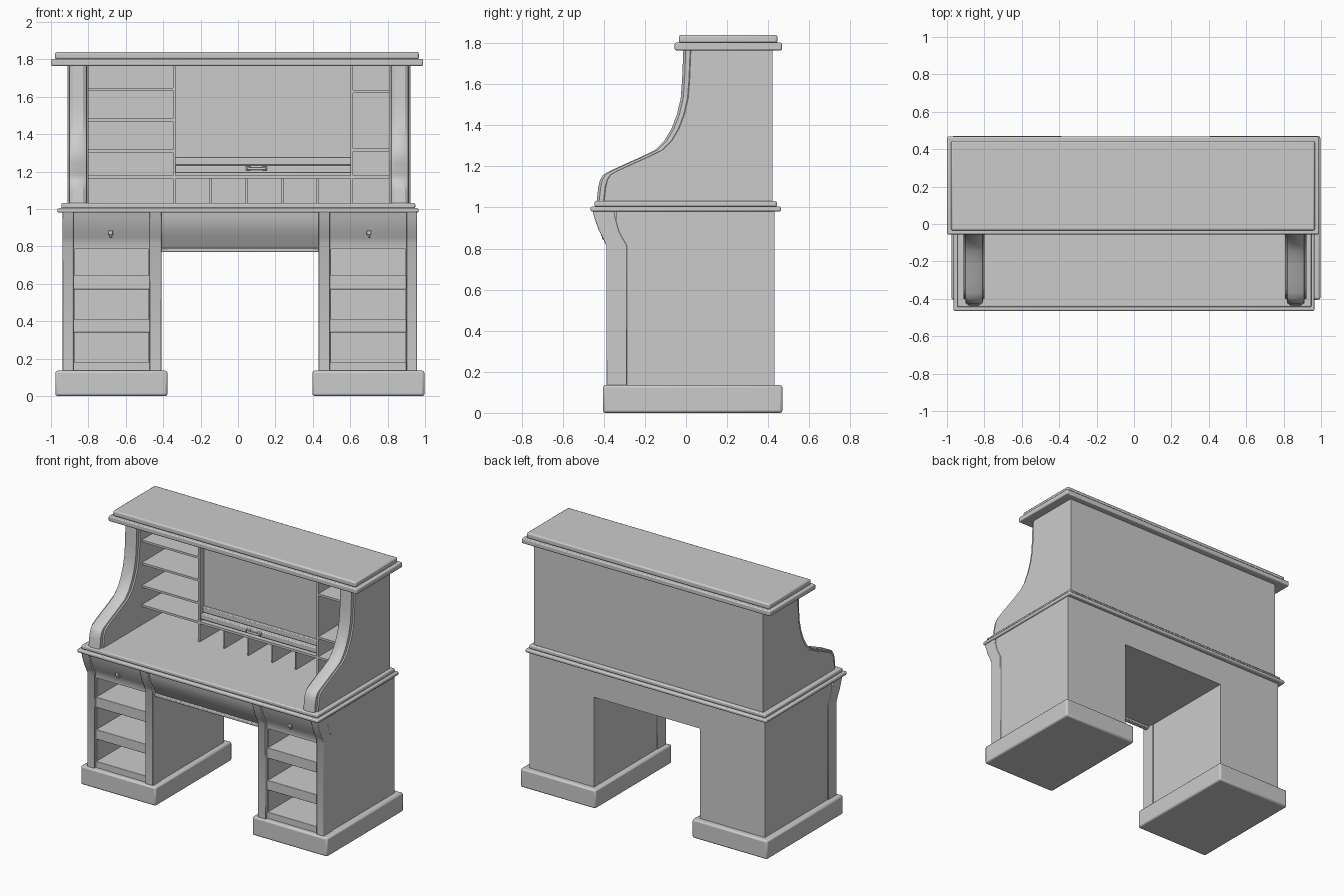
import bpy, bmesh

if "Cube" in bpy.data.objects:
    bpy.data.objects.remove(bpy.data.objects["Cube"])

def finish(name, bm, bevel=0, seg=2):
    bmesh.ops.recalc_face_normals(bm, faces=bm.faces)
    me = bpy.data.meshes.new(name)
    bm.to_mesh(me)
    bm.free()
    ob = bpy.data.objects.new(name, me)
    bpy.context.collection.objects.link(ob)
    if bevel:
        m = ob.modifiers.new("Bevel", 'BEVEL')
        m.width, m.segments = bevel, seg
        m.limit_method, m.angle_limit = 'ANGLE', 0.7
    return ob

def loft(name, rings, bevel=0, seg=2):
    """Skin a list of equal-length closed rings and cap both ends."""
    bm = bmesh.new()
    vs = [[bm.verts.new(p) for p in r] for r in rings]
    n = len(vs[0])
    for a, b in zip(vs, vs[1:]):
        for i in range(n):
            j = (i + 1) % n
            bm.faces.new((a[i], a[j], b[j], b[i]))
    bm.faces.new(vs[0])
    bm.faces.new(vs[-1])
    return finish(name, bm, bevel, seg)

def prism(name, pts, x0, x1, bevel=0):
    """Extrude a (y, z) outline along x."""
    return loft(name, [[(x, y, z) for y, z in pts] for x in (x0, x1)], bevel)

def box(name, x0, x1, y0, y1, z0, z1, bevel=0, seg=2):
    return prism(name, [(y0, z0), (y1, z0), (y1, z1), (y0, z1)], x0, x1, bevel)

# Pedestals, mirrored about x = 0.01
front = [(-.388, .13), (-.388, .815), (-.405, .85), (-.425, .89), (-.445, .945), (-.455, .985)]
inner = [(-.35, .985), (-.343, .945), (-.328, .89), (-.308, .85), (-.288, .815), (-.288, .13)]
for side, s in (("left", -1), ("right", 1)):
    X = lambda a, b: sorted((.01 + s * a, .01 + s * b))
    box(side + "_plinth", *X(.387, .987), -.405, .47, 0, .135, .012)
    box(side + "_outer_panel", *X(.92, .942), -.34, .43, .13, .985)
    box(side + "_inner_panel", *X(.425, .445), -.34, .43, .13, .985)
    box(side + "_pedestal_back", *X(.425, .942), .41, .43, .13, .985)
    # curved corner posts
    prism(side + "_outer_post", front + inner, *X(.89, .947), .004)
    prism(side + "_inner_post", front + inner, *X(.42, .482), .004)
    # thin inner walls of the drawer openings
    for k, (a, b) in enumerate(((.885, .925), (.44, .488))):
        box(f"{side}_opening_wall_{k}", *X(a, b), -.365, .41, .13, .8)
    # rails with shelves, drawers are missing
    for k, (z0, z1) in enumerate(((.13, .18), (.34, .41), (.57, .645))):
        box(f"{side}_shelf_{k}", *X(.48, .89), -.37, .41, z0, z1, .003)
    # curved top drawer front
    face = [(y + .018, z) for y, z in front[1:]]
    prism(side + "_top_drawer", [(.41, .785), (-.37, .785)] + face + [(.41, .985)], *X(.48, .89))
    # small keyhole plate
    cx = .01 + s * .69
    box(side + "_keyhole_plate", cx - .012, cx + .012, -.414, -.39, .86, .885, .004)
    box(side + "_keyhole_drop", cx - .006, cx + .006, -.41, -.385, .845, .865, .003)

# Apron over the kneehole, concave front
apron = [(.43, .785), (-.345, .785), (-.36, .81), (-.385, .85), (-.408, .89), (-.425, .94), (-.43, .985), (.43, .985)]
prism("kneehole_apron", apron, -.42, .44)
box("apron_lower_rail", -.42, .44, -.365, -.33, .77, .79, .005)

# Desktop in two steps
box("desktop_lower_step", -.965, .965, -.465, .462, .98, 1.005, .008)
box("desktop_upper_step", -.945, .948, -.445, .442, 1.003, 1.032, .008)

# S-curved upper sides with rounded guide rails
curve = [(-.435, 1.03), (-.427, 1.10), (-.418, 1.135), (-.402, 1.16), (-.37, 1.178), (-.30, 1.21),
         (-.22, 1.246), (-.15, 1.28), (-.105, 1.325), (-.07, 1.385), (-.045, 1.45), (-.026, 1.53),
         (-.019, 1.62), (-.013, 1.77)]
section = [(.917, None), (.917, .037), (.908, .033), (.905, .012), (.887, 0), (.833, 0),
           (.815, .012), (.812, .033), (.803, .037), (.803, None)]
for side, s in (("left", -1), ("right", 1)):
    loft(side + "_upper_side", [[(.005 + s * u, .42 if d is None else y + d, z) for u, d in section]
                                for y, z in curve])
box("upper_back", -.91, .92, .4, .421, 1.03, 1.77)

# Pigeonholes: left and right banks
F = .04
box("left_divider", -.347, -.334, F, .4, 1.03, 1.77)
box("right_divider", .602, .615, F, .4, 1.03, 1.77)
for k, z in enumerate((1.163, 1.303, 1.468, 1.632)):
    box(f"left_shelf_{k}", -.8, -.345, F, .4, z, z + .015)
for k, z in enumerate((1.163, 1.308, 1.62)):
    box(f"right_shelf_{k}", .61, .81, F, .4, z, z + .015)

# Center compartment row
box("center_shelf", -.335, .605, F, .4, 1.163, 1.18)
for k, x in enumerate((-.147, .045, .238, .425)):
    box(f"row_divider_{k}", x - .005, x + .005, F + .01, .4, 1.03, 1.165)

# Center panel with its bottom bars and handle
box("center_panel", -.335, .605, .09, .11, 1.175, 1.77)
box("panel_upper_bar", -.335, .605, .072, .1, 1.235, 1.275, .005)
box("panel_bottom_bar", -.335, .605, .05, .1, 1.192, 1.232, .006)
for k, x in enumerate((.055, .143)):
    box(f"handle_mount_{k}", x - .012, x + .012, .03, .06, 1.205, 1.23, .004)
box("handle_grip", .05, .148, .02, .036, 1.208, 1.222, .005)

# Top cornice in two steps
box("cornice_lower_step", -1, .99, -.055, .467, 1.765, 1.802, .007)
box("cornice_upper_step", -.978, .967, -.035, .445, 1.80, 1.84, .01)

# Smooth curves, crisp edges
bpy.ops.object.select_all(action='SELECT')
bpy.context.view_layer.objects.active = bpy.data.objects["upper_back"]
bpy.ops.object.shade_smooth_by_angle()
